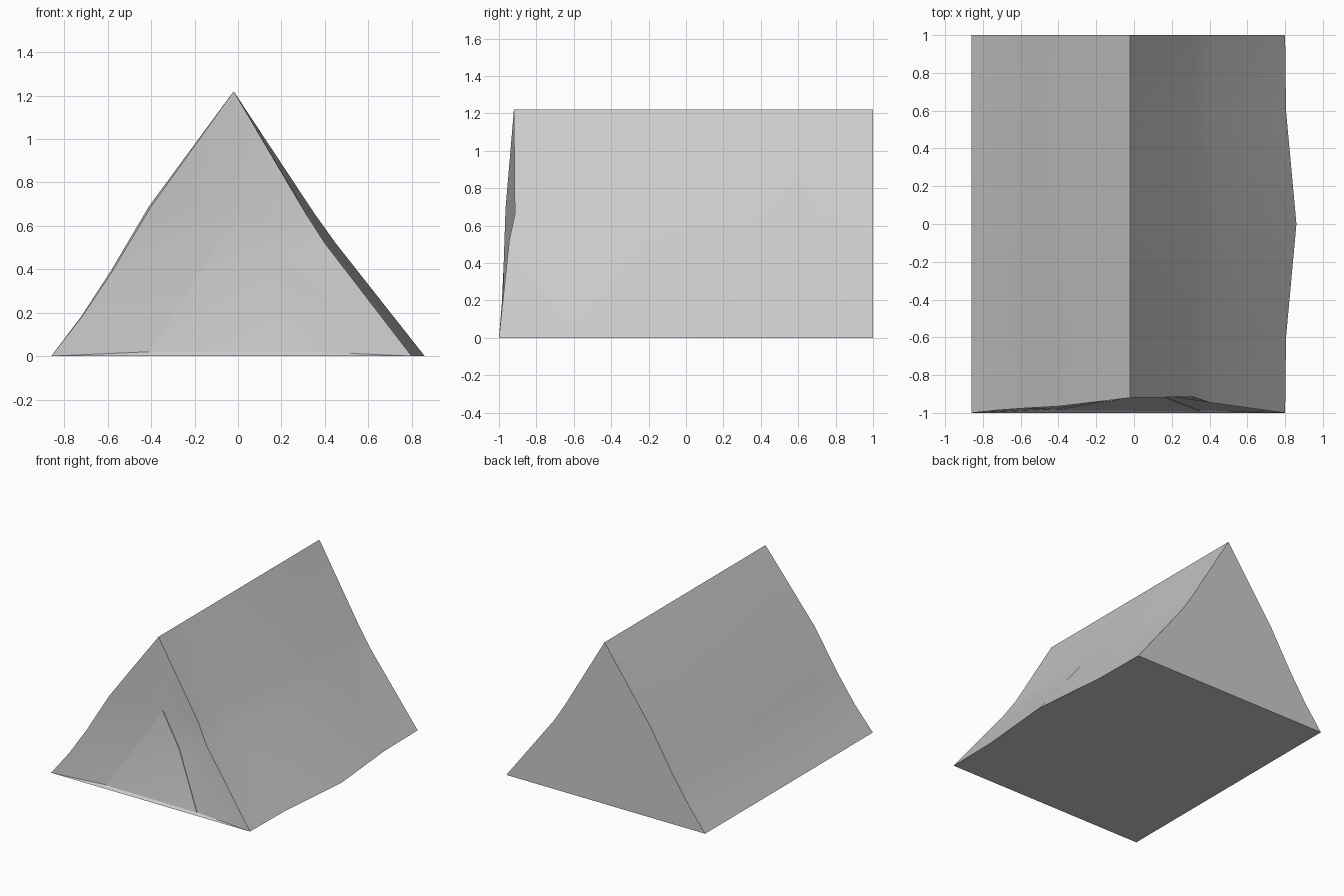
import bpy
import bmesh
import math
from mathutils import Vector

cube = bpy.data.objects.get("Cube")
if cube:
    bpy.data.objects.remove(cube, do_unlink=True)

canvas = bpy.data.materials.new("grey canvas")
canvas.use_nodes = True
GREY = (0.6, 0.6, 0.6, 1)
canvas.diffuse_color = GREY
canvas.node_tree.nodes["Principled BSDF"].inputs["Base Color"].default_value = GREY


def finish(bm, name):
    """Turn the bmesh into a smooth object with sharp edges kept."""
    bmesh.ops.recalc_face_normals(bm, faces=bm.faces[:])
    mesh = bpy.data.meshes.new(name)
    bm.to_mesh(mesh)
    bm.free()
    mesh.materials.append(canvas)
    obj = bpy.data.objects.new(name, mesh)
    bpy.context.collection.objects.link(obj)
    bpy.ops.object.select_all(action="DESELECT")
    obj.select_set(True)
    bpy.context.view_layer.objects.active = obj
    bpy.ops.object.shade_smooth_by_angle(angle=math.radians(30))
    return obj


# Sagging cross-section: x, z, depth of the front rim, sideways bulge mid-length
SECTION = [
    (0.80, 0.00, -1.000, 0.06),
    (0.40, 0.52, -0.945, 0.05),
    (0.31, 0.66, -0.915, 0.04),
    (-0.02, 1.22, -0.920, 0.00),
    (-0.40, 0.69, -0.965, -0.01),
    (-0.58, 0.39, -0.975, -0.007),
    (-0.72, 0.18, -0.985, -0.004),
    (-0.86, 0.00, -1.000, 0.00),
]
# Door outline on the front sheet: right foot, right edge, peak, left foot
DOOR = [Vector(p) for p in (
    (0.35, -0.992, 0.02), (0.145, -0.912, 0.42),
    (0.01, -0.914, 0.67), (-0.41, -0.985, 0.02))]

# Tent body: roof slopes, back and floor
bm = bmesh.new()
rings = []
for y, bulge in ((None, 0), (-0.6, 0.08), (0, 1), (0.6, 0.08), (1, 0)):
    rings.append([bm.verts.new((x + b * bulge, rim if y is None else y, z))
                  for x, z, rim, b in SECTION])
for a, b in zip(rings, rings[1:]):
    for i in range(len(SECTION) - 1):
        bm.faces.new((a[i], a[i + 1], b[i + 1], b[i]))
bm.faces.new(rings[-1])
bm.faces.new([r[0] for r in rings] + [r[-1] for r in reversed(rings)])

# Front sheet, running from the rim to the door outline
right_foot, right_low, right_high, peak, left_high, left_mid, left_low, left_foot = rings[0]
d_right, d_edge, d_peak, d_left = [bm.verts.new(p + Vector((0, 0.006, 0))) for p in DOOR]
for face in (
    (right_foot, right_low, d_edge, d_right),
    (right_low, right_high, d_edge),
    (right_high, d_peak, d_edge),
    (right_high, peak, d_peak),
    (peak, left_high, d_peak),
    (left_high, left_mid, d_peak),
    (left_mid, d_left, d_peak),
    (left_mid, left_low, d_left),
    (left_low, left_foot, d_left),
    (left_foot, right_foot, d_right, d_left),
    (d_right, d_edge, d_left),
    (d_edge, d_peak, d_left),
):
    bm.faces.new(face)
finish(bm, "tent_body")

# Door flap: thin sheet lying on the front
bm = bmesh.new()
right, edge, top, left = [bm.verts.new(p) for p in DOOR]
bm.faces.new((right, edge, left))
bm.faces.new((edge, top, left))
flap = bmesh.ops.extrude_face_region(bm, geom=bm.faces[:])
bmesh.ops.translate(bm, vec=(0, 0.005, 0),
                    verts=[g for g in flap["geom"] if isinstance(g, bmesh.types.BMVert)])
finish(bm, "door_flap")
